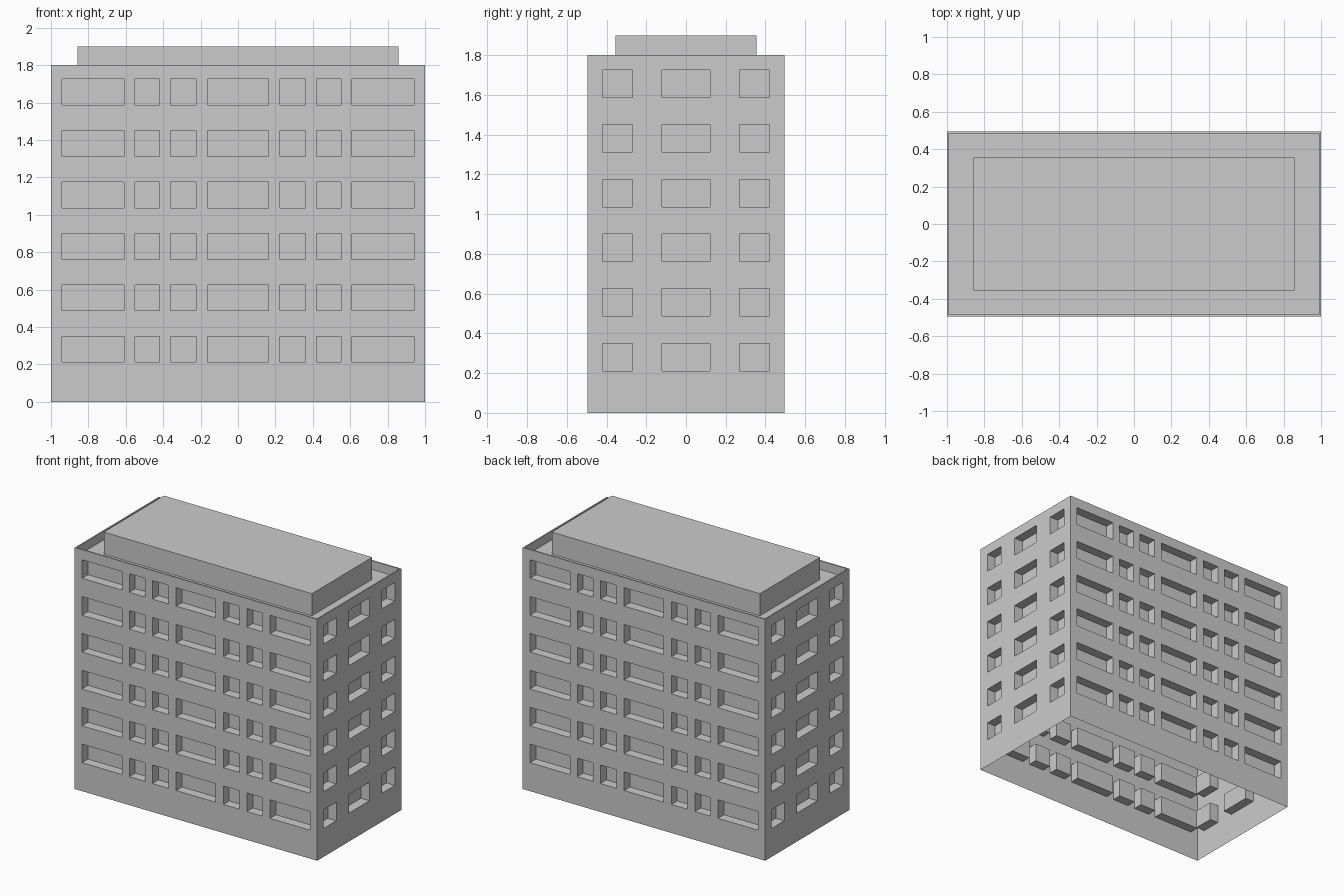
import bpy, bmesh
from math import pi
from mathutils import Matrix

if "Cube" in bpy.data.objects:
    bpy.data.objects.remove(bpy.data.objects["Cube"])

HX, HY, TOP = 1.0, 0.495, 1.8      # half width, half depth, parapet top
DECK, RIM, DEPTH = 1.735, 0.01, 0.07

ROWS = [(0.212 + 0.275 * i, 0.35 + 0.275 * i) for i in range(6)]
LONG = [(-0.94, -0.61), (-0.55, -0.42), (-0.36, -0.225), (-0.163, 0.163),
        (0.225, 0.36), (0.42, 0.55), (0.61, 0.94)]
SHORT = [(-0.42, -0.27), (-0.12, 0.12), (0.27, 0.42)]


def finish(name, bm):
    mesh = bpy.data.meshes.new(name)
    bm.to_mesh(mesh)
    bm.free()
    obj = bpy.data.objects.new(name, mesh)
    bpy.context.collection.objects.link(obj)
    return obj


def facade(name, half, dist, cols, angle):
    """Thin wall facing -y with window pockets pushed inwards, then turned about z."""
    us = [-half] + [u for c in cols for u in c] + [half]
    zs = [0.0] + [z for r in ROWS for z in r] + [TOP]
    bm = bmesh.new()
    grid = [[bm.verts.new((u, -dist, z)) for u in us] for z in zs]
    windows = []
    for j in range(len(zs) - 1):
        for i in range(len(us) - 1):
            f = bm.faces.new((grid[j][i], grid[j][i + 1],
                              grid[j + 1][i + 1], grid[j + 1][i]))
            if i % 2 and j % 2:
                windows.append(f)
    pockets = bmesh.ops.extrude_discrete_faces(bm, faces=windows)["faces"]
    verts = {v for f in pockets for v in f.verts}
    bmesh.ops.translate(bm, verts=list(verts), vec=(0, DEPTH, 0))
    bm.transform(Matrix.Rotation(angle, 4, 'Z'))
    return finish(name, bm)


# Four walls with recessed windows, open underneath
facade("front_wall", HX, HY, LONG, 0)
facade("right_wall", HY, HX, SHORT, pi / 2)
facade("back_wall", HX, HY, LONG, pi)
facade("left_wall", HY, HX, SHORT, -pi / 2)

# Parapet rim, its inner faces and the sunken roof deck
bm = bmesh.new()
loops = []
for inset, z in ((0, TOP), (RIM, TOP), (RIM, DECK)):
    x, y = HX - inset, HY - inset
    loops.append([bm.verts.new(p) for p in
                  ((-x, -y, z), (x, -y, z), (x, y, z), (-x, y, z))])
for a, b in zip(loops, loops[1:]):
    for i in range(4):
        k = (i + 1) % 4
        bm.faces.new((a[i], a[k], b[k], b[i]))
bm.faces.new(loops[-1])
finish("roof_deck", bm)

# Rooftop block
bm = bmesh.new()
bmesh.ops.create_cube(bm, size=1.0, matrix=Matrix.Translation((0, 0, (DECK + 1.9) / 2))
                      @ Matrix.Diagonal((1.717, 0.71, 1.9 - DECK, 1)))
finish("rooftop_block", bm)
